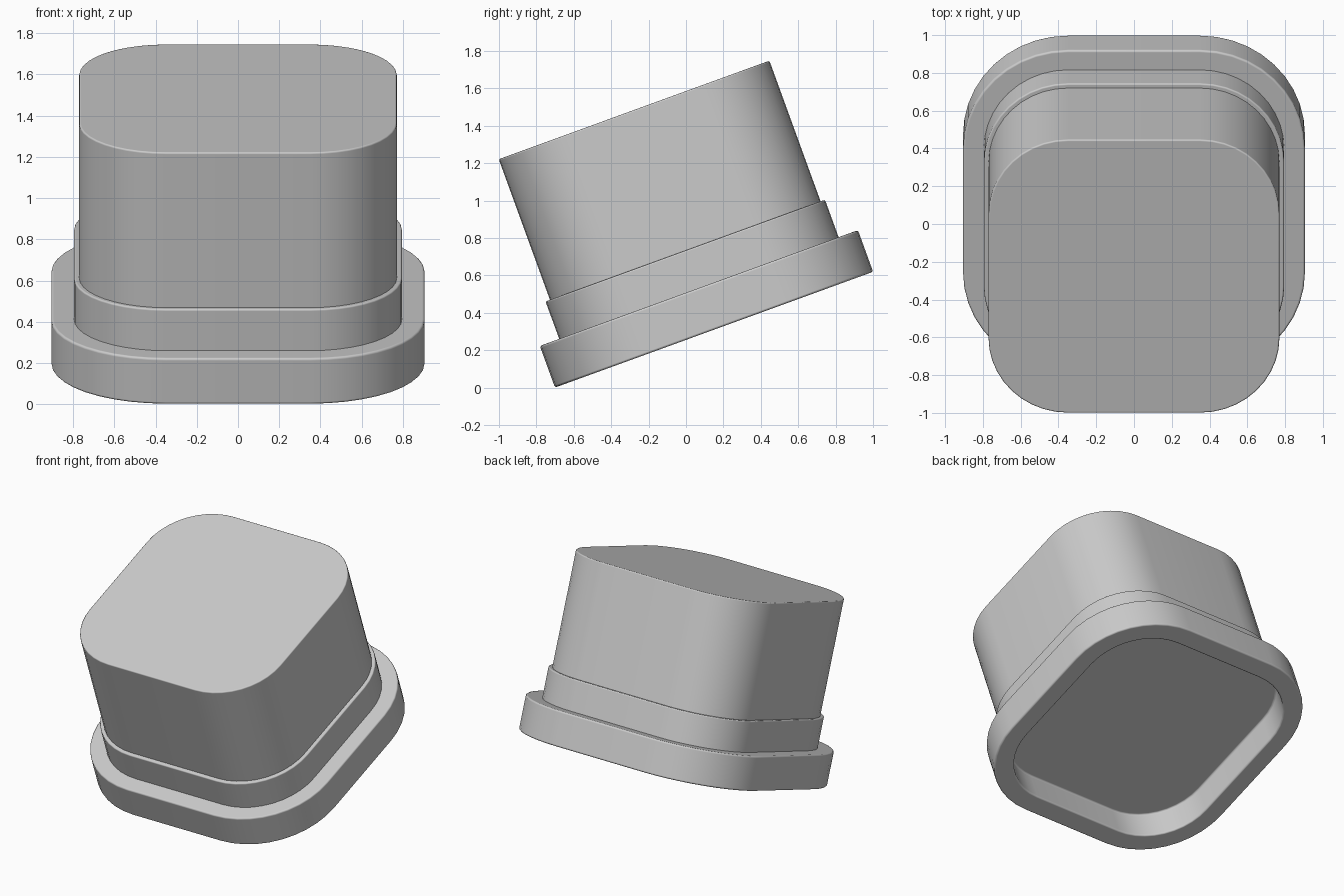
import bpy, bmesh, math

if "Cube" in bpy.data.objects:
    bpy.data.objects.remove(bpy.data.objects["Cube"])

TILT = math.radians(20)
ORIGIN = (0, 0.15, 0.31)
CORNER = 0.35      # centre of every rounded corner, shared by all parts
SEGS = 10


def outline(half):
    """Rounded square of the given half width."""
    r = half - CORNER
    pts = []
    for q, (sx, sy) in enumerate([(1, 1), (-1, 1), (-1, -1), (1, -1)]):
        for i in range(SEGS + 1):
            a = math.pi / 2 * (q + i / SEGS)
            pts.append((sx * CORNER + r * math.cos(a), sy * CORNER + r * math.sin(a)))
    return pts


def loft(name, profile, bevel):
    """Stack rounded squares (half width, height), cap both ends, soften edges."""
    bm = bmesh.new()
    rings = [[bm.verts.new((x, y, h)) for x, y in outline(half)] for half, h in profile]
    for a, b in zip(rings, rings[1:]):
        for i in range(len(a)):
            j = (i + 1) % len(a)
            bm.faces.new((a[i], a[j], b[j], b[i]))
    bm.faces.new(rings[0])
    bm.faces.new(rings[-1])
    bmesh.ops.recalc_face_normals(bm, faces=bm.faces[:])
    for f in bm.faces:
        f.smooth = True
    mesh = bpy.data.meshes.new(name)
    bm.to_mesh(mesh)
    bm.free()
    ob = bpy.data.objects.new(name, mesh)
    bpy.context.collection.objects.link(ob)
    ob.location = ORIGIN
    ob.rotation_euler = (TILT, 0, 0)
    mod = ob.modifiers.new("soft_edges", 'BEVEL')
    mod.width = bevel
    mod.segments = 3
    mod.limit_method = 'ANGLE'
    mod.angle_limit = math.radians(40)
    mod.harden_normals = True
    return ob


# Wide base flange with a shallow recess underneath
loft("base_flange", [(0.77, 0.2), (0.77, 0), (0.905, 0), (0.905, 0.237)], 0.012)
# Narrow collar between flange and body
loft("collar", [(0.795, 0.22), (0.795, 0.45)], 0.009)
# Tall key body
loft("body", [(0.77, 0.43), (0.77, 1.25)], 0.009)
